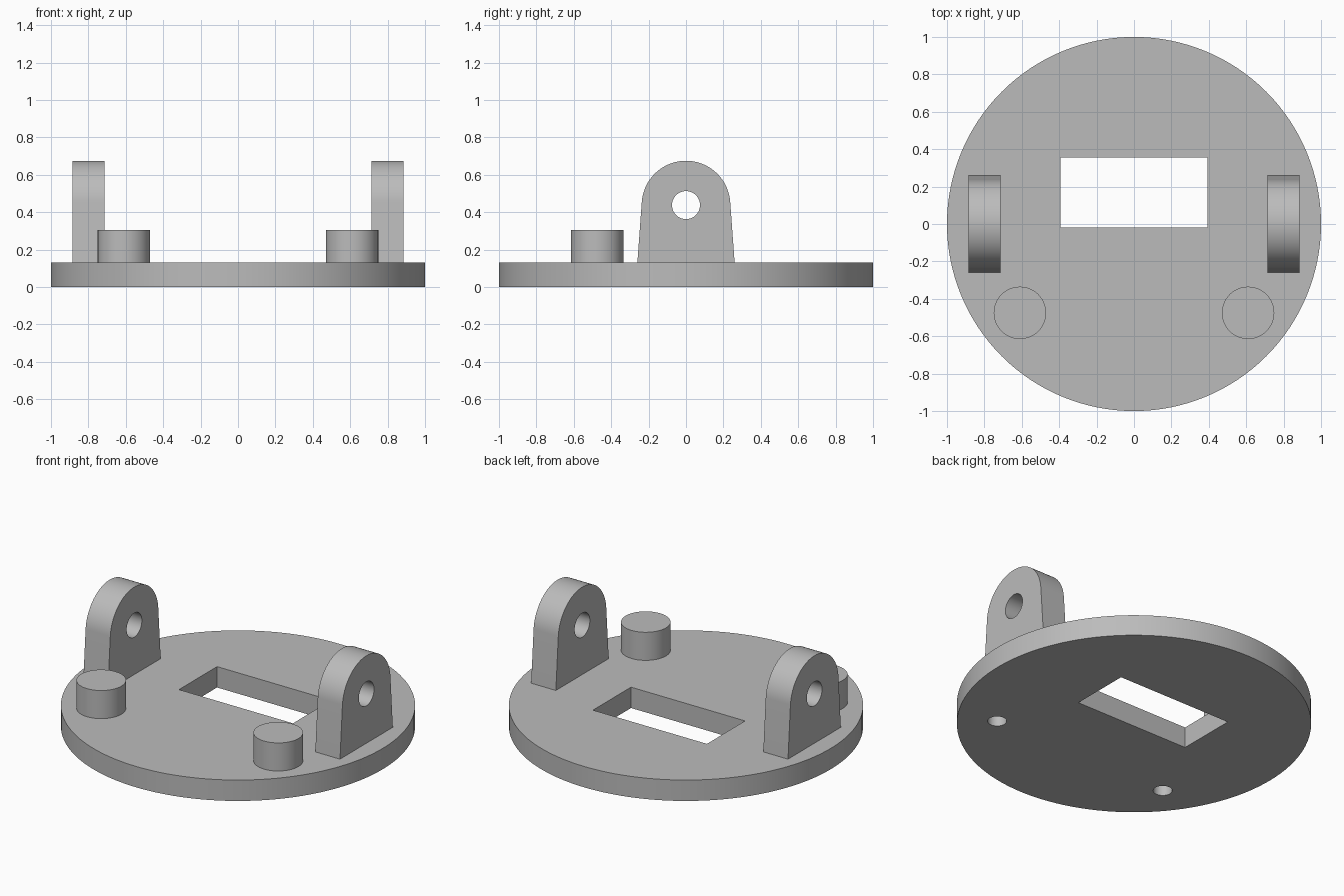
import bpy, bmesh
from math import radians, cos, sin, pi
from mathutils import Matrix

cube = bpy.data.objects.get("Cube")
if cube:
    bpy.data.objects.remove(cube, do_unlink=True)

grey = bpy.data.materials.new("plain grey")
grey.use_nodes = True
colour = (0.5, 0.5, 0.5, 1)
grey.diffuse_color = colour
grey.node_tree.nodes["Principled BSDF"].inputs["Base Color"].default_value = colour

BASE_TOP = 0.13
BOSS_X, BOSS_Y = 0.61, -0.475


def prism(name, outline, low, high, matrix=Matrix()):
    """Extrude a closed 2D outline from low to high, then place it."""
    bm = bmesh.new()
    face = bm.faces.new([bm.verts.new((u, v, low)) for u, v in outline])
    top = bmesh.ops.extrude_face_region(bm, geom=[face])["geom"]
    moved = [v for v in top if isinstance(v, bmesh.types.BMVert)]
    bmesh.ops.translate(bm, verts=moved, vec=(0, 0, high - low))
    bmesh.ops.recalc_face_normals(bm, faces=bm.faces)
    bm.transform(matrix)
    mesh = bpy.data.meshes.new(name)
    bm.to_mesh(mesh)
    bm.free()
    mesh.materials.append(grey)
    obj = bpy.data.objects.new(name, mesh)
    bpy.context.collection.objects.link(obj)
    return obj


def arc(u, v, radius, start=0, end=360, steps=48):
    count = steps if end - start == 360 else steps + 1
    angles = [radians(start + (end - start) * i / steps) for i in range(count)]
    return [(u + radius * cos(a), v + radius * sin(a)) for a in angles]


def combine(target, tool, operation):
    """Apply a boolean and remove the tool object."""
    tool.hide_render = True
    mod = target.modifiers.new(operation, "BOOLEAN")
    mod.operation, mod.solver, mod.object = operation, "EXACT", tool
    bpy.context.view_layer.objects.active = target
    bpy.ops.object.modifier_apply(modifier=mod.name)
    bpy.data.objects.remove(tool, do_unlink=True)


def smooth(obj):
    bpy.ops.object.select_all(action="DESELECT")
    obj.select_set(True)
    bpy.context.view_layer.objects.active = obj
    bpy.ops.object.shade_smooth_by_angle(angle=radians(30))


# Round base with two bosses, blind screw holes below and a slot
base = prism("round_base", arc(0, 0, 1, steps=128), 0, BASE_TOP)
for side in (-1, 1):
    boss = prism("boss", arc(side * BOSS_X, BOSS_Y, 0.14), 0.05, 0.305)
    combine(base, boss, "UNION")
for side in (-1, 1):
    hole = prism("screw_hole", arc(side * BOSS_X, BOSS_Y, 0.054, steps=32), -0.1, 0.24)
    combine(base, hole, "DIFFERENCE")
slot = prism("slot", [(-0.393, -0.02), (0.393, -0.02), (0.393, 0.355), (-0.393, 0.355)], -0.1, 0.3)
combine(base, slot, "DIFFERENCE")
smooth(base)

# Upright pivot lugs: tapered sides, round top, cross hole
# The outline's u, v and depth become y, z and x.
upright = Matrix(((0, 0, 1, 0), (1, 0, 0, 0), (0, 1, 0, 0), (0, 0, 0, 1)))
lug_outline = [(-0.26, BASE_TOP), (0.26, BASE_TOP)] + arc(0, 0.438, 0.237, 4.5, 175.5)
for name, low, high in (("right_lug", -0.885, -0.715), ("left_lug", 0.715, 0.885)):
    lug = prism(name, lug_outline, low, high, upright)
    pivot = prism("pivot_hole", arc(0, 0.438, 0.075), low - 0.1, high + 0.1, upright)
    combine(lug, pivot, "DIFFERENCE")
    smooth(lug)
